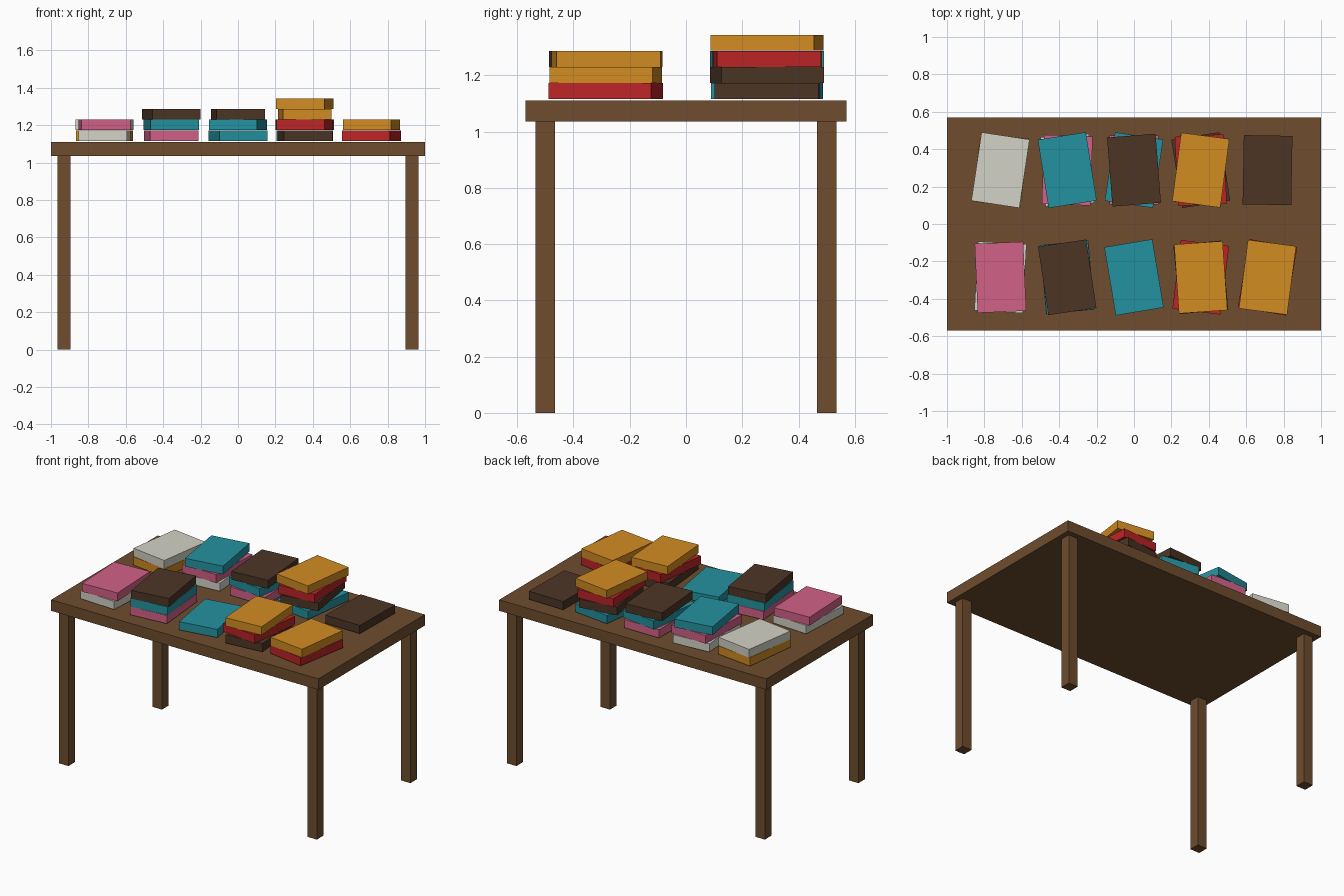
import bpy, math

if "Cube" in bpy.data.objects:
    bpy.data.objects.remove(bpy.data.objects["Cube"])


def material(name, r, g, b):
    """Flat material from sRGB 0-255 values."""
    m = bpy.data.materials.new(name)
    lin = [((c / 255 + 0.055) / 1.055) ** 2.4 for c in (r, g, b)]
    m.diffuse_color = (*lin, 1.0)
    m.use_nodes = True
    m.node_tree.nodes["Principled BSDF"].inputs["Base Color"].default_value = m.diffuse_color
    return m


def box(name, center, size, mat, turn=0.0):
    bpy.ops.mesh.primitive_cube_add(size=1, location=center)
    ob = bpy.context.object
    ob.name = name
    ob.scale = size
    bpy.ops.object.transform_apply(location=False, rotation=False, scale=True)
    ob.rotation_euler.z = math.radians(turn)
    ob.data.materials.append(mat)
    return ob


wood = material("brown wood", 110, 77, 46)
# Cover colours run in this cycle, going up each stack
covers = [
    material("off white cover", 210, 210, 198),
    material("pink cover", 210, 97, 135),
    material("teal cover", 36, 146, 160),
    material("dark brown cover", 76, 53, 37),
    material("red cover", 188, 36, 38),
    material("orange cover", 210, 140, 34),
]

# Table
TOP = 1.11
box("table_top", (0, 0, 1.073), (2.0, 1.14, 0.074), wood)
for sx, side in ((-1, "left"), (1, "right")):
    for sy, end in ((-1, "front"), (1, "back")):
        box(f"{end}_{side}_leg", (sx * 0.93, sy * 0.5, 0.518),
            (0.07, 0.07, 1.036), wood)

# Book stacks: turn of each book in degrees, bottom to top
rows = [
    ("front", -0.285, [(-3, 2.5), (5, 6, 8.5), (9.5,), (5.5, -7, 4), (-9.5, -7.5)]),
    ("back", 0.288, [(-7, -8.5), (4, -2, 9), (0, -8.5, 4.5), (-7, 9, 3, -7.5), (-1,)]),
]
STEP = 0.057
for r, (row, y, stacks) in enumerate(rows):
    for i, turns in enumerate(stacks):
        x = (i - 2) * 0.357
        for k, turn in enumerate(turns):
            z = TOP + 0.006 + STEP * (k + 0.5)
            box(f"{row}_stack_{i + 1}_book_{k + 1}", (x, y, z),
                (0.26, 0.37, 0.056), covers[(i - r + k) % 6], turn)
